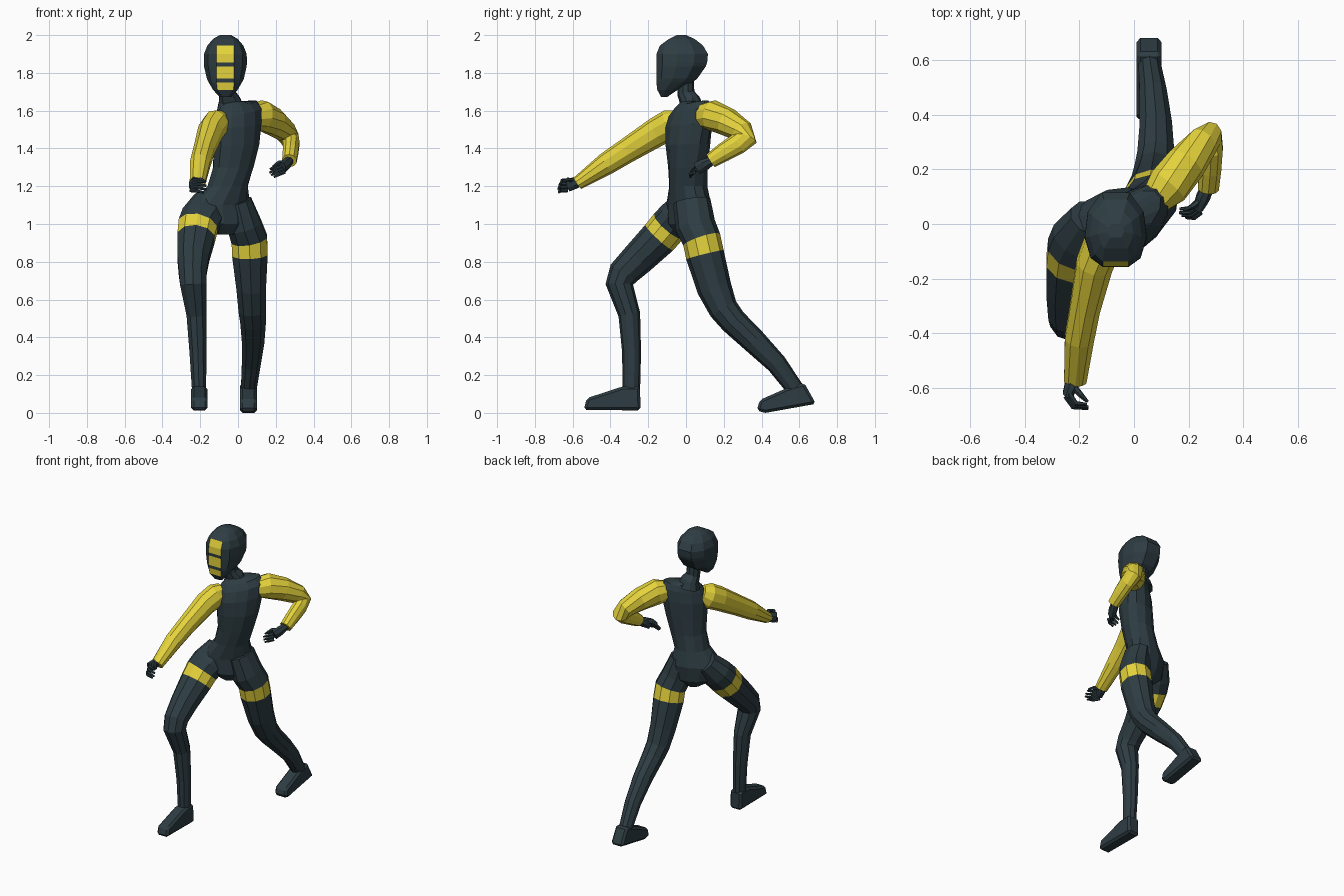
import bpy, bmesh, math
from mathutils import Vector as V


def material(name, rgb):
    m = bpy.data.materials.new(name)
    m.diffuse_color = (*rgb, 1)
    return m


DARK = material("dark slate", (0.027, 0.046, 0.055))
YELLOW = material("yellow", (0.78, 0.65, 0.045))


def loft(name, rings, mats=(DARK,), rule=None):
    """Skin a list of point rings; rule(ring, side) gives the material index."""
    bm = bmesh.new()
    vs = [[bm.verts.new(p) for p in r] for r in rings]
    n = len(rings[0])
    for i in range(len(vs) - 1):
        for j in range(n):
            k = (j + 1) % n
            f = bm.faces.new((vs[i][j], vs[i][k], vs[i + 1][k], vs[i + 1][j]))
            f.material_index = rule(i, j) if rule else 0
    bm.faces.new(vs[0][::-1])
    bm.faces.new(vs[-1])
    bmesh.ops.recalc_face_normals(bm, faces=bm.faces[:])
    me = bpy.data.meshes.new(name)
    bm.to_mesh(me)
    bm.free()
    for m in mats:
        me.materials.append(m)
    ob = bpy.data.objects.new(name, me)
    bpy.context.collection.objects.link(ob)
    return ob


def tube(name, path, sides=10, ref=(1, 0, 0), **kw):
    """Loft along (x, y, z, half width, half depth) stations."""
    pts = [V(p[:3]) for p in path]
    rings = []
    for i, p in enumerate(path):
        t = V()
        if i:
            t += (pts[i] - pts[i - 1]).normalized()
        if i < len(pts) - 1:
            t += (pts[i + 1] - pts[i]).normalized()
        t.normalize()
        u = V(ref)
        u = (u - t * u.dot(t)).normalized()
        w = t.cross(u)
        ring = []
        for j in range(sides):
            a = 2 * math.pi * (j + 0.5) / sides
            ring.append(pts[i] + u * p[3] * math.cos(a) + w * p[4] * math.sin(a))
        rings.append(ring)
    return loft(name, rings, **kw)


# Head: rows of z, front y, back y, half width; yellow visor panels on front facet
head_rows = [
    (1.672, -0.132, -0.10, 0.03), (1.71, -0.152, -0.045, 0.065),
    (1.75, -0.157, 0.035, 0.088), (1.77, -0.157, 0.06, 0.098),
    (1.835, -0.157, 0.105, 0.113), (1.855, -0.157, 0.112, 0.114),
    (1.90, -0.156, 0.116, 0.113), (1.945, -0.138, 0.09, 0.095),
    (1.98, -0.09, 0.045, 0.065), (2.0, -0.05, 0.0, 0.03)]
rings = []
for z, f, b, w in head_rows:
    half = [(min(0.047, 0.65 * w), 0), (0.8 * w, 0.12), (w, 0.4), (0.9 * w, 0.74), (0.45 * w, 1)]
    side = [(x, f + (b - f) * k) for x, k in half]
    rings.append([(-0.067 + x, y, z) for x, y in side]
                 + [(-0.067 - x, y, z) for x, y in side[::-1]])
loft("head", rings, (DARK, YELLOW), lambda i, j: int(j == 9 and i in (1, 3, 5, 6)))

# Neck with flared collar
tube("neck", [(-0.04, 0.025, 1.61, 0.075, 0.07), (-0.045, 0.02, 1.655, 0.06, 0.055),
              (-0.055, 0.0, 1.69, 0.046, 0.046), (-0.06, -0.005, 1.78, 0.046, 0.046)])

# Torso: z, centre x, centre y, half width, half depth, twist in degrees, sideways tilt
torso_rows = [
    (0.945, -0.07, 0.01, 0.05, 0.06, 20, 0), (1.0, -0.08, 0.01, 0.14, 0.10, 25, 0),
    (1.1, -0.09, 0.015, 0.165, 0.105, 27, 0), (1.2, -0.055, 0.012, 0.112, 0.10, 30, 0),
    (1.3, -0.025, 0.01, 0.115, 0.10, 35, 0), (1.42, -0.008, 0.01, 0.135, 0.105, 40, 0.03),
    (1.52, -0.002, 0.015, 0.15, 0.10, 42, 0.10), (1.59, 0.005, 0.025, 0.15, 0.085, 42, 0.18),
    (1.63, 0.0, 0.03, 0.12, 0.065, 42, 0.2), (1.65, -0.03, 0.025, 0.05, 0.05, 42, 0)]
rings = []
for z, cx, cy, w, d, deg, tilt in torso_rows:
    c, s = math.cos(math.radians(deg)), math.sin(math.radians(deg))
    ring = []
    for j in range(12):
        a = 2 * math.pi * (j + 0.5) / 12
        x, y = w * math.cos(a), d * math.sin(a)
        ring.append((cx + x * c - y * s, cy + x * s + y * c, z + tilt * x))
    rings.append(ring)
loft("torso", rings)

# Arms (yellow sleeves)
tube("right_arm", [
    (-0.09, -0.035, 1.555, 0.05, 0.055), (-0.115, -0.075, 1.53, 0.072, 0.082),
    (-0.145, -0.15, 1.49, 0.07, 0.078), (-0.18, -0.31, 1.39, 0.058, 0.066),
    (-0.2, -0.42, 1.32, 0.056, 0.06), (-0.215, -0.575, 1.215, 0.043, 0.036)], mats=(YELLOW,))
tube("left_arm", [
    (0.08, 0.09, 1.575, 0.06, 0.065), (0.125, 0.14, 1.575, 0.08, 0.082),
    (0.19, 0.22, 1.54, 0.075, 0.075), (0.25, 0.295, 1.49, 0.06, 0.064),
    (0.275, 0.315, 1.45, 0.052, 0.062), (0.282, 0.275, 1.425, 0.045, 0.056),
    (0.278, 0.20, 1.38, 0.043, 0.05), (0.272, 0.13, 1.335, 0.04, 0.04)], mats=(YELLOW,))


# Hands: palm, four curled fingers and a thumb
def hand(side, wrist, knuckle, spread, a, b, thumb):
    wrist, knuckle, spread, a, b = map(V, (wrist, knuckle, spread, a, b))
    mid = (wrist + knuckle) / 2
    tube(side + "_palm", [(*wrist, 0.024, 0.024), (*mid, 0.027, 0.034),
                          (*knuckle, 0.02, 0.036)], 8)
    for i in range(4):
        p = knuckle + spread * (i - 1.5)
        k = 1 - 0.12 * abs(i - 1.3)
        q = p + a * k
        tube(f"{side}_finger_{i + 1}", [(*p, 0.011, 0.011), (*q, 0.010, 0.010),
                                        (*(q + b * k), 0.006, 0.006)], 6, (0.1, 0.3, 1))
    t = [V(p) for p in thumb]
    tube(side + "_thumb", [(*p, r, r) for p, r in zip(t, (0.013, 0.011, 0.006))], 6, (0.1, 0.3, 1))


hand("right", (-0.215, -0.555, 1.228), (-0.243, -0.625, 1.205), (0.004, 0.003, 0.018),
     (0.03, -0.045, -0.003), (0.05, -0.005, -0.01),
     [(-0.225, -0.59, 1.23), (-0.195, -0.625, 1.235), (-0.17, -0.65, 1.225)])
hand("left", (0.272, 0.14, 1.337), (0.235, 0.06, 1.295), (0.006, -0.011, -0.014),
     (-0.03, -0.025, -0.012), (-0.038, 0.0, -0.02),
     [(0.25, 0.09, 1.325), (0.215, 0.065, 1.325), (0.185, 0.05, 1.305)])

# Legs with a yellow band round each thigh
tube("right_leg", [
    (-0.15, 0.02, 1.12, 0.09, 0.08), (-0.19, -0.05, 1.035, 0.115, 0.1),
    (-0.212, -0.092, 0.988, 0.11, 0.102), (-0.222, -0.142, 0.928, 0.104, 0.1),
    (-0.237, -0.25, 0.82, 0.088, 0.09), (-0.24, -0.33, 0.74, 0.077, 0.082),
    (-0.237, -0.353, 0.68, 0.073, 0.073), (-0.22, -0.3, 0.52, 0.055, 0.058),
    (-0.212, -0.288, 0.32, 0.047, 0.05), (-0.205, -0.29, 0.08, 0.038, 0.046)],
    mats=(DARK, YELLOW), rule=lambda i, j: int(i == 2))
tube("left_leg", [
    (0.0, 0.03, 1.12, 0.075, 0.1), (0.035, 0.05, 0.99, 0.095, 0.107),
    (0.06, 0.083, 0.918, 0.1, 0.102), (0.063, 0.1, 0.838, 0.099, 0.102),
    (0.07, 0.15, 0.66, 0.082, 0.092), (0.075, 0.198, 0.55, 0.076, 0.078),
    (0.08, 0.25, 0.485, 0.071, 0.072), (0.08, 0.36, 0.38, 0.062, 0.066),
    (0.07, 0.48, 0.26, 0.052, 0.055), (0.055, 0.59, 0.11, 0.042, 0.045)],
    mats=(DARK, YELLOW), rule=lambda i, j: int(i == 2))


# Feet: side profile (y, z) extruded across x with softened edges
def foot(name, x0, x1, profile):
    ob = loft(name, [[(x, y, z) for y, z in profile] for x in (x0, x1)])
    mod = ob.modifiers.new("soft edges", "BEVEL")
    mod.width, mod.segments = 0.014, 1


foot("right_foot", -0.248, -0.162,
     [(-0.24, 0.013), (-0.244, 0.14), (-0.335, 0.14), (-0.525, 0.078), (-0.542, 0.016)])
foot("left_foot", 0.01, 0.1,
     [(0.688, 0.048), (0.625, 0.16), (0.53, 0.13), (0.39, 0.068), (0.375, 0.012), (0.42, 0.0)])
